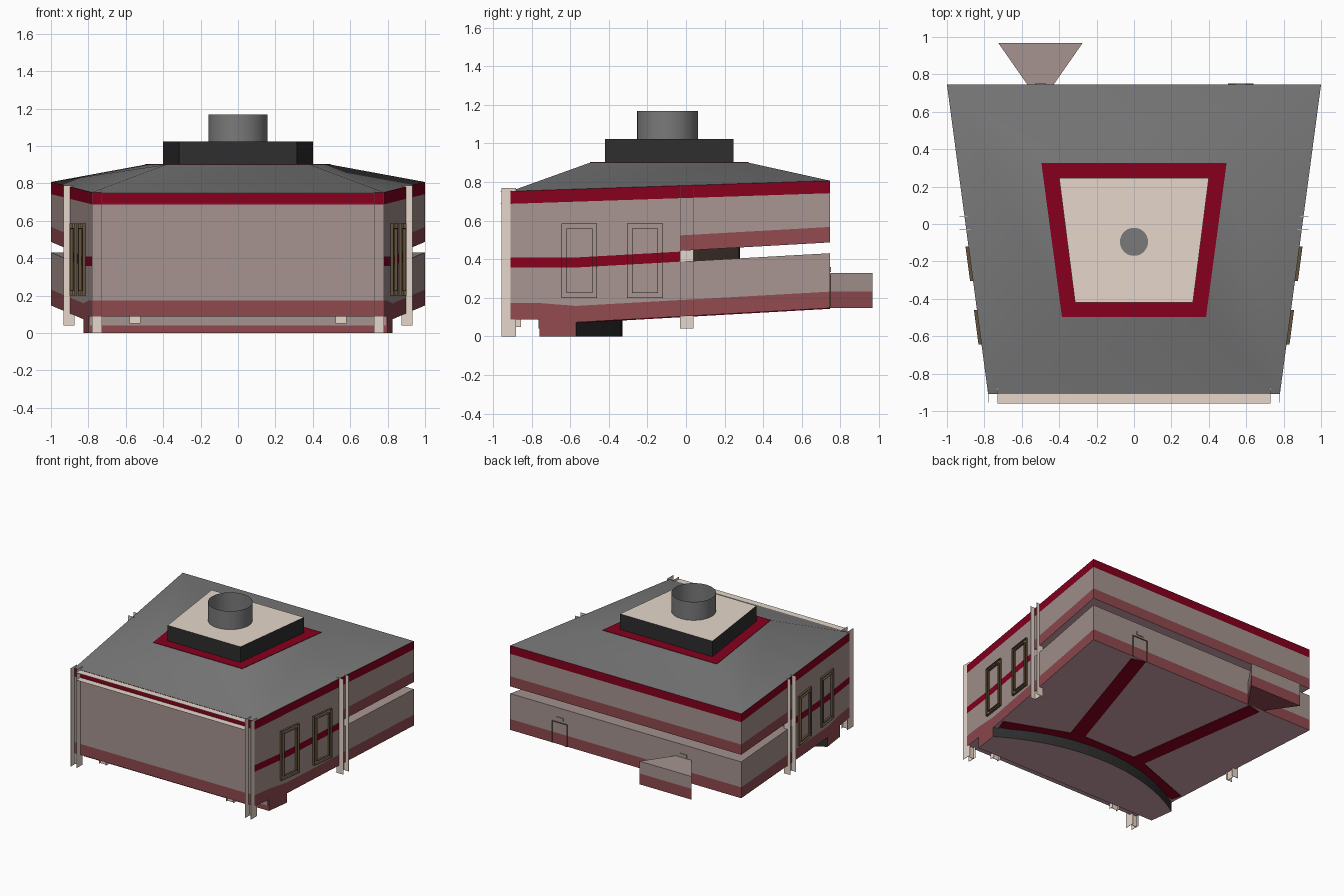
import bpy, bmesh, math

if "Cube" in bpy.data.objects:
    bpy.data.objects.remove(bpy.data.objects["Cube"])

def lin(c):
    c /= 255
    return c / 12.92 if c <= 0.04045 else ((c + 0.055) / 1.055) ** 2.4

def material(name, r, g, b):
    m = bpy.data.materials.new(name)
    m.diffuse_color = (lin(r), lin(g), lin(b), 1)
    m.use_nodes = True
    m.node_tree.nodes["Principled BSDF"].inputs["Base Color"].default_value = m.diffuse_color
    return m

TAUPE = material("taupe_wall", 166, 148, 144)
PINK = material("dusty_pink", 144, 74, 79)
RED = material("deep_red", 134, 0, 29)
GREY = material("roof_grey", 122, 122, 122)
BLACK = material("charcoal", 46, 46, 46)
BEIGE = material("beige", 230, 215, 203)
BROWN = material("olive_brown", 100, 82, 60)
DARK = material("dark_brown", 104, 84, 74)
MAUVE = material("mauve_floor", 205, 162, 170)

def make(name, verts, faces, mats, rule=None, smooth=False):
    """Mesh object; rule(normal) gives the material slot of each face."""
    me = bpy.data.meshes.new(name)
    bm = bmesh.new()
    vs = [bm.verts.new(v) for v in verts]
    for f in faces:
        bm.faces.new([vs[i] for i in f])
    bm.normal_update()
    for f in bm.faces:
        f.smooth = smooth
        if rule:
            f.material_index = rule(f.normal)
    bm.to_mesh(me)
    bm.free()
    for m in mats:
        me.materials.append(m)
    ob = bpy.data.objects.new(name, me)
    bpy.context.collection.objects.link(ob)
    return ob

def loft(name, stations, mats, rule=None, top=True, bottom=True):
    """Rectangles (y, x0, x1, z0, z1) joined along y."""
    verts, faces = [], []
    for y, x0, x1, z0, z1 in stations:
        verts += [(x0, y, z0), (x1, y, z0), (x1, y, z1), (x0, y, z1)]
    n = len(stations)
    for i in range(n - 1):
        a, b = 4 * i, 4 * i + 4
        faces += [(a + 1, b + 1, b + 2, a + 2), (a + 3, b + 3, b, a)]
        if bottom:
            faces.append((a, b, b + 1, a + 1))
        if top:
            faces.append((a + 2, b + 2, b + 3, a + 3))
    e = 4 * n - 4
    faces += [(0, 1, 2, 3), (e + 3, e + 2, e + 1, e)]
    return make(name, verts, faces, mats, rule)

def box(name, x0, x1, y0, y1, z0, z1, mat):
    x0, x1 = min(x0, x1), max(x0, x1)
    return loft(name, [(y0, x0, x1, z0, z1), (y1, x0, x1, z0, z1)], [mat])

def arc(x_end, y_end, y_mid, n=24):
    """Circular arc from (x_end, y_end) over (0, y_mid) to (-x_end, y_end)."""
    h = y_mid - y_end
    r = (x_end ** 2 + h * h) / (2 * h)
    a = math.asin(x_end / r)
    return [(r * math.sin(a - 2 * a * i / n), y_mid - r + r * math.cos(a - 2 * a * i / n))
            for i in range(n + 1)]

def prism(name, pts, lo, hi, mats, rule=None):
    n = len(pts)
    verts = [(x, y, lo(y)) for x, y in pts] + [(x, y, hi(y)) for x, y in pts]
    faces = [tuple(range(n - 1, -1, -1)), tuple(range(n, 2 * n))]
    faces += [(i, (i + 1) % n, (i + 1) % n + n, i + n) for i in range(n)]
    return make(name, verts, faces, mats, rule)

# Plan and section of the hall
YF, YM, YB = -0.91, -0.03, 0.745
BASE = [(-0.91, 0.088), (-0.76, 0.088), (-0.57, 0.073), (0.745, 0.147)]

def half(y):
    return 0.78 + 0.22 * (y - YF) / (YB - YF)

def base(y):
    for (ya, za), (yb, zb) in zip(BASE, BASE[1:]):
        if y <= yb or yb == YB:
            return za + (zb - za) * (y - ya) / (yb - ya)

def up(d):
    return lambda y: base(y) + d

def level(d):  # follows the floor slope, but stays level at the front
    return lambda y: base(max(y, -0.57)) + d

def eave(d=0):
    return lambda y: 0.752 + 0.055 * (y - YF) / (YB - YF) - d

FRONT, BACK = [YF, -0.76, -0.57, YM], [YM, YB]
ALL = FRONT + [YB]

def layer(name, ys, lo, hi, mats, rule=None, top=False, bottom=False):
    loft(name, [(y, -half(y), half(y), lo(y), hi(y)) for y in ys], mats, rule, top, bottom)

# Wall layers from the ground up, open slot at the rear
layer("lower_band", ALL, up(0), up(0.085), [PINK, MAUVE], lambda n: int(n.z < -0.7), bottom=True)
layer("lower_wall", ALL, up(0.085), level(0.284), [TAUPE], top=True)
layer("side_stripe", FRONT, level(0.284), level(0.336), [RED, TAUPE, DARK],
      lambda n: 1 if n.y < -0.9 else 2 if n.y > 0.9 else 0)
layer("upper_wall_front", FRONT, level(0.336), eave(0.065), [TAUPE])
layer("upper_band", BACK, up(0.34), up(0.42), [PINK, MAUVE], lambda n: int(n.z < -0.7), bottom=True)
layer("upper_wall_rear", BACK, up(0.42), eave(0.065), [TAUPE])
layer("eave_band", [YF, YB], eave(0.065), eave(), [RED])
prism("slot_core", arc(0.89, YM, 0.28), up(0.28), up(0.345), [DARK])

# Stage below the floor with a curved riser
stage = [(-0.80, -0.76), (0.80, -0.76)] + arc(0.825, -0.57, -0.33)
prism("stage", stage, lambda y: 0, up(0.01), [PINK, BLACK, MAUVE],
      lambda n: 2 if n.z < -0.9 else 1 if n.y > 0.2 else 0)
box("stage_front_panel", -0.79, 0.79, -0.764, -0.758, 0.04, 0.09, TAUPE)

# Red aisles on the floor underside
def aisle(name, a, b, w):
    dx, dy = b[0] - a[0], b[1] - a[1]
    l = math.hypot(dx, dy)
    nx, ny = -dy / l * w / 2, dx / l * w / 2
    pts = [(a[0] + nx, a[1] + ny), (a[0] - nx, a[1] - ny),
           (b[0] - nx, b[1] - ny), (b[0] + nx, b[1] + ny)]
    prism(name, pts, up(-0.004), up(0.002), [RED])

aisle("aisle_right", (0.57, 0.73), (0.27, -0.33), 0.115)
aisle("aisle_left", (-0.5, 0.73), (-0.27, -0.33), 0.115)
aisle("cross_aisle_middle", (-0.29, -0.31), (0.29, -0.31), 0.08)
for s, side in ((1, "right"), (-1, "left")):
    aisle("cross_aisle_" + side, (0.27 * s, -0.31), (0.81 * s, -0.50), 0.08)

# Roof slopes, red surround, raised box and chimney
def ring(xf, yf, zf, xb, yb, zb):
    return [(-xf, yf, zf), (xf, yf, zf), (xb, yb, zb), (-xb, yb, zb)]

SIDES = [(0, 1, 5, 4), (1, 2, 6, 5), (2, 3, 7, 6), (3, 0, 4, 7)]
CAP = [(4, 5, 6, 7)]
make("roof", ring(0.78, YF, 0.752, 1, YB, 0.807) + ring(0.385, -0.498, 0.900, 0.495, 0.325, 0.900),
     SIDES, [GREY], smooth=True)
make("roof_surround", ring(0.385, -0.498, 0.899, 0.495, 0.325, 0.899)
     + ring(0.385, -0.498, 0.903, 0.495, 0.325, 0.903), SIDES + CAP, [RED])
make("roof_box", ring(0.315, -0.42, 0.902, 0.40, 0.245, 0.902)
     + ring(0.315, -0.42, 1.024, 0.40, 0.245, 1.024), SIDES + CAP, [BLACK, BEIGE],
     lambda n: int(n.z > 0.9))

def tube(name, r, z0, z1, fill):
    bpy.ops.mesh.primitive_cylinder_add(vertices=48, radius=r, depth=z1 - z0,
                                        location=(0, -0.095, (z0 + z1) / 2), end_fill_type=fill)
    ob = bpy.context.object
    ob.name = name
    ob.data.materials.append(GREY)
    bpy.ops.object.shade_smooth_by_angle()

tube("chimney", 0.158, 1.022, 1.168, 'NOTHING')
tube("chimney_vent", 0.075, 1.022, 1.027, 'NGON')

# Steel H columns: two thin flanges and a web half buried in the wall
T = 0.002
for s, side in ((1, "right"), (-1, "left")):
    for x0 in (0.728, 0.7775):
        box("front_column_flange_" + side, s * x0, s * (x0 + T), -0.955, -0.88, 0, 0.768, BEIGE)
    box("front_column_web_" + side, s * 0.728, s * 0.779, -0.902, -0.900, 0, 0.74, BEIGE)
    for y0 in (-0.03, 0.037):
        box("side_column_flange_" + side, s * 0.875, s * 0.932, y0, y0 + T, 0.04, 0.788, BEIGE)
    box("side_column_web_" + side, s * 0.89, s * 0.892, -0.03, 0.039, 0.04, 0.74, BEIGE)
    for x0 in (0.52, 0.578):
        box("foot_flange_" + side, s * x0, s * (x0 + T), -0.89, -0.855, 0.05, 0.10, BEIGE)
    box("foot_web_" + side, s * 0.52, s * 0.58, -0.875, -0.873, 0.05, 0.10, BEIGE)

# Front beam flanges
for z0 in (0.69, 0.748):
    box("front_beam_flange", -0.73, 0.73, -0.96, -0.905, z0, z0 + T, BEIGE)

# Side window frames: nested thin rims standing off the wall
def rim(name, s, y0, y1, z0, z1, out):
    def bar(ya, yb, za, zb):
        st = []
        for y in (ya, yb):
            x = sorted((s * (half(y) - 0.002), s * (half(y) + out)))
            st.append((y, x[0], x[1], za, zb))
        loft(name, st, [BROWN])
    w = 0.003
    bar(y0, y0 + w, z0, z1)
    bar(y1 - w, y1, z0, z1)
    bar(y0, y1, z0, z0 + w)
    bar(y0, y1, z1 - w, z1)

for s in (1, -1):
    for y0, y1 in ((-0.645, -0.46), (-0.305, -0.12)):
        rim("window_outer_rim", s, y0, y1, 0.20, 0.585, 0.016)
        rim("window_inner_rim", s, y0 + 0.025, y1 - 0.025, 0.225, 0.56, 0.016)

# Rear entrance vestibule, flaring outwards
def vestibule(name, z0, z1, mat, top, bottom):
    loft(name, [(YB, -0.57, -0.43, z0, z1), (0.967, -0.725, -0.275, z0, z1)], [mat], None, top, bottom)

vestibule("vestibule_band", 0.147, 0.232, PINK, False, True)
vestibule("vestibule_wall", 0.232, 0.328, TAUPE, True, False)

# Rear door frames with a sign plate above
def door(x):
    for xa in (x - 0.068, x + 0.062):
        box("door_post", xa, xa + 0.006, YB - 0.002, YB + 0.006, 0.147, 0.32, BROWN)
    box("door_head", x - 0.068, x + 0.068, YB - 0.002, YB + 0.006, 0.314, 0.32, BROWN)
    box("door_sign", x - 0.03, x + 0.03, YB - 0.002, YB + 0.006, 0.335, 0.36, TAUPE)

door(0.57)
door(-0.5)
